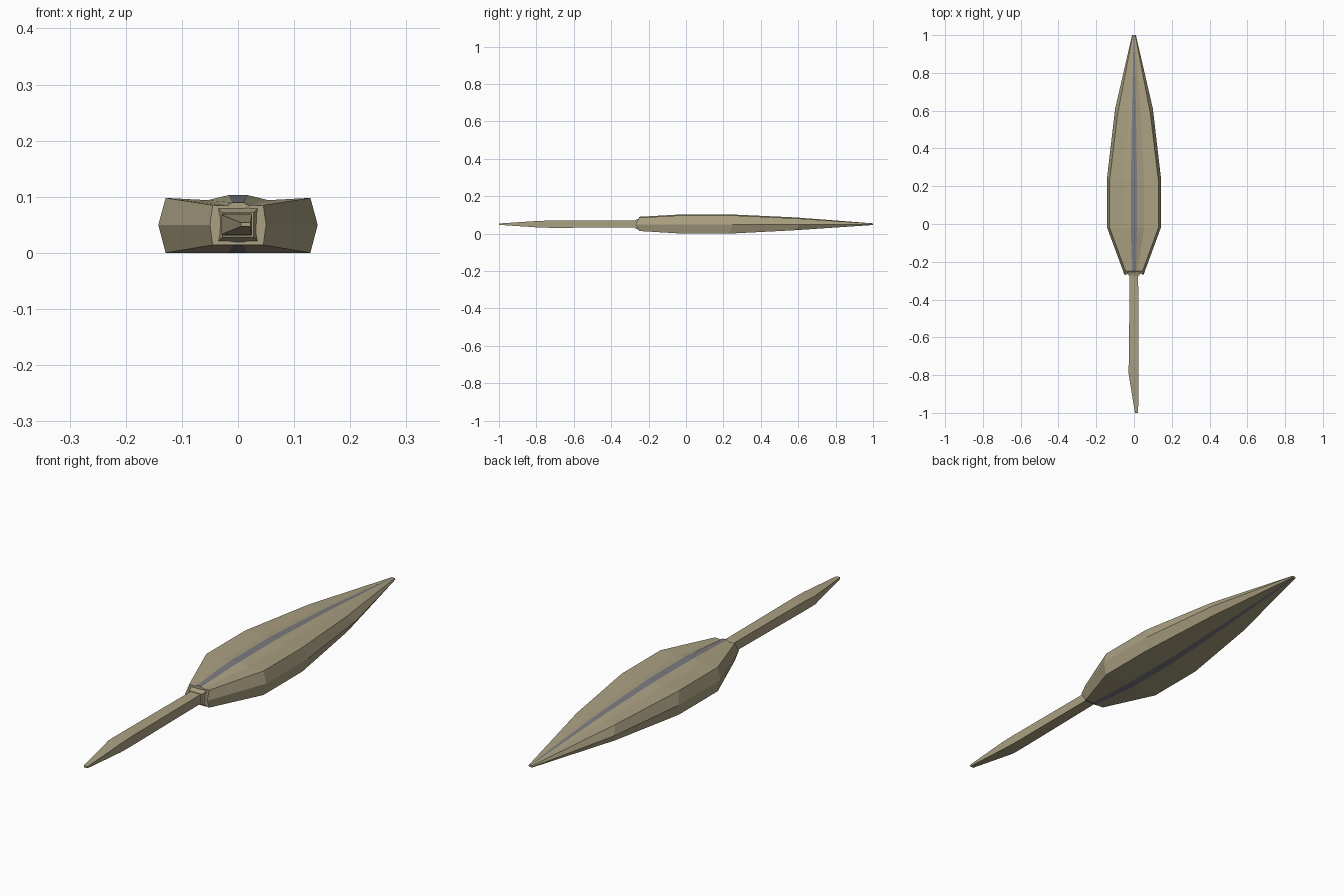
import bpy

if "Cube" in bpy.data.objects:
    bpy.data.objects.remove(bpy.data.objects["Cube"])


def material(name, color):
    m = bpy.data.materials.new(name)
    m.diffuse_color = (*color, 1)
    m.use_nodes = True
    m.node_tree.nodes["Principled BSDF"].inputs["Base Color"].default_value = m.diffuse_color
    return m


tan = material("tan_stone", (0.40, 0.35, 0.22))
grey = material("grey_spine", (0.20, 0.20, 0.22))


def loft(name, rings, mats, grey_sides=()):
    """Skin a list of equal-length rings, cap both ends."""
    n = len(rings[0])
    verts = [p for r in rings for p in r]
    faces, idx = [], []
    for k in range(len(rings) - 1):
        for i in range(n):
            j = (i + 1) % n
            faces.append((k * n + i, k * n + j, (k + 1) * n + j, (k + 1) * n + i))
            idx.append(1 if i in grey_sides else 0)
    faces += [tuple(reversed(range(n))), tuple(range(len(verts) - n, len(verts)))]
    idx += [0, 0]
    me = bpy.data.meshes.new(name)
    me.from_pydata(verts, [], faces)
    for m in mats:
        me.materials.append(m)
    for p, i in zip(me.polygons, idx):
        p.material_index = i
    ob = bpy.data.objects.new(name, me)
    bpy.context.collection.objects.link(ob)
    # consistent outward normals
    import bmesh
    bm = bmesh.new()
    bm.from_mesh(me)
    bmesh.ops.recalc_face_normals(bm, faces=bm.faces)
    bm.to_mesh(me)
    bm.free()
    return ob


# Blade: rim y, rim half width, face y, face half width,
#        shoulder top z, valley z, spine z, bottom z, spine half width
stations = [
    (-0.27, 0.050, -0.25, 0.045, 0.085, 0.084, 0.090, 0.014, 0.010),
    (-0.02, 0.142, -0.02, 0.129, 0.098, 0.094, 0.103, 0.000, 0.017),
    (0.25, 0.142, 0.23, 0.129, 0.098, 0.094, 0.103, 0.000, 0.016),
    (0.61, 0.100, 0.58, 0.087, 0.082, 0.080, 0.087, 0.018, 0.011),
    (1.00, 0.010, 1.00, 0.007, 0.054, 0.054, 0.055, 0.046, 0.002),
]
rings = []
for ry, rw, fy, fw, zs, zv, zr, zb, sw in stations:
    half = [(sw, fy, zb), (fw, fy, zb), (rw, ry, 0.05), (fw, fy, zs),
            (fw * 0.42, fy, zv), (sw, fy, zr)]
    rings.append(half + [(-x, y, z) for x, y, z in reversed(half)])
loft("blade", rings, [tan, grey], grey_sides=(5, 11))

# Tang: y, left x, right x, bottom z, top z
tang = [
    (-1.00, 0.005, 0.022, 0.047, 0.054),
    (-0.79, -0.029, 0.025, 0.033, 0.068),
    (-0.72, -0.027, 0.024, 0.031, 0.070),
    (-0.20, -0.022, 0.022, 0.033, 0.070),
]
loft("tang", [[(a, y, b), (c, y, b), (c, y, t), (a, y, t)]
              for y, a, c, b, t in tang], [tan])

# Collar at the root of the blade
loft("collar", [[(-w, y, 0.05 - h), (w, y, 0.05 - h), (w, y, 0.05 + h), (-w, y, 0.05 + h)]
                for y, w, h in ((-0.272, 0.028, 0.022), (-0.24, 0.040, 0.034))], [tan])
